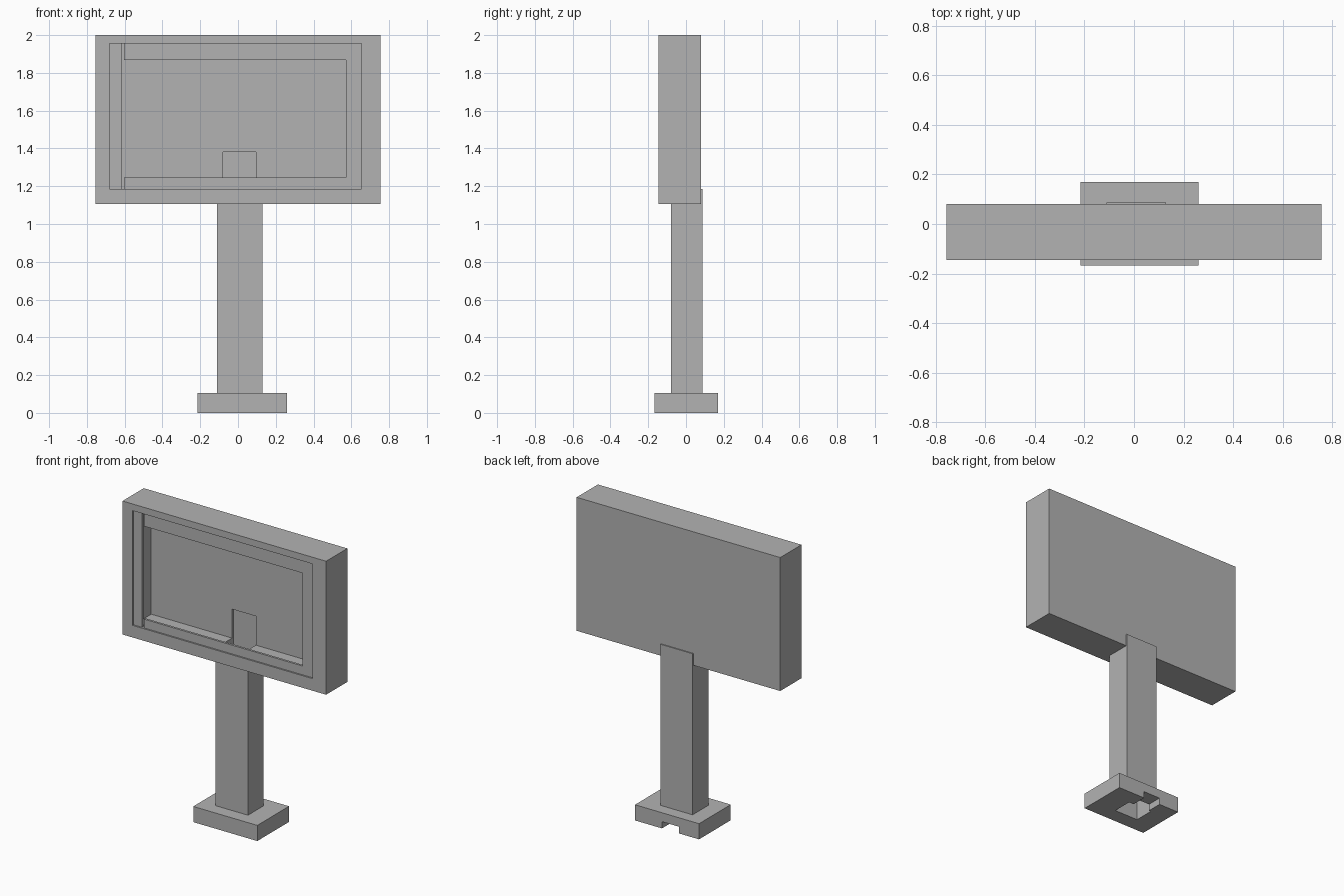
import bpy
import bmesh
from mathutils import Vector

cube = bpy.data.objects.get("Cube")
if cube:
    bpy.data.objects.remove(cube, do_unlink=True)

grey = bpy.data.materials.new("plain_grey")
grey.use_nodes = True
colour = (0.45, 0.45, 0.45, 1)
grey.diffuse_color = colour
grey.node_tree.nodes["Principled BSDF"].inputs["Base Color"].default_value = colour


def box(name, x, y, z):
    """Axis-aligned box from (low, high) pairs."""
    bm = bmesh.new()
    bmesh.ops.create_cube(bm, size=1)
    for v in bm.verts:
        v.co = Vector([(lo, hi)[c > 0] for c, (lo, hi) in zip(v.co, (x, y, z))])
    mesh = bpy.data.meshes.new(name)
    bm.to_mesh(mesh)
    bm.free()
    mesh.materials.append(grey)
    obj = bpy.data.objects.new(name, mesh)
    bpy.context.collection.objects.link(obj)
    return obj


def cut(target, *cutters):
    """Subtract each cutter and bake the result into the target."""
    for c in cutters:
        c.hide_render = True
        mod = target.modifiers.new("cut", "BOOLEAN")
        mod.operation = "DIFFERENCE"
        mod.solver = "EXACT"
        mod.object = c
        bpy.context.view_layer.objects.active = target
        bpy.ops.object.modifier_apply(modifier=mod.name)


# Main solids: sign cabinet, hollow post, foot
cabinet = box("cabinet", (-0.755, 0.755), (-0.145, 0.08), (1.105, 2.0))
post = box("post", (-0.11, 0.13), (-0.08, 0.087), (0.104, 1.185))
foot = box("foot", (-0.215, 0.26), (-0.167, 0.169), (0, 0.105))

# Cabinet cavity, cable channel up the post, cable exit at the back of the foot
cavity = box("cavity_cutter", (-0.68, 0.655), (-0.3, 0.052), (1.186, 1.955))
channel = box("channel_cutter", (-0.08, 0.096), (-0.066, 0.068), (-0.1, 1.38))
slot = box("slot_cutter", (-0.065, 0.06), (0, 0.3), (-0.1, 0.045))

cut(cabinet, cavity, channel)
cut(post, channel)
cut(foot, channel, slot)
for cutter in (cavity, channel, slot):
    bpy.data.objects.remove(cutter, do_unlink=True)

# Thin front trim: separate left strip and a U-shaped bezel open on the left
trim_y = (-0.135, -0.12)
box("left_strip", (-0.68, -0.617), trim_y, (1.186, 1.955))
bezel = box("bezel", (-0.603, 0.655), trim_y, (1.186, 1.955))
window = box("window_cutter", (-0.8, 0.573), (-0.3, 0.1), (1.245, 1.868))
cut(bezel, window)
bpy.data.objects.remove(window, do_unlink=True)
